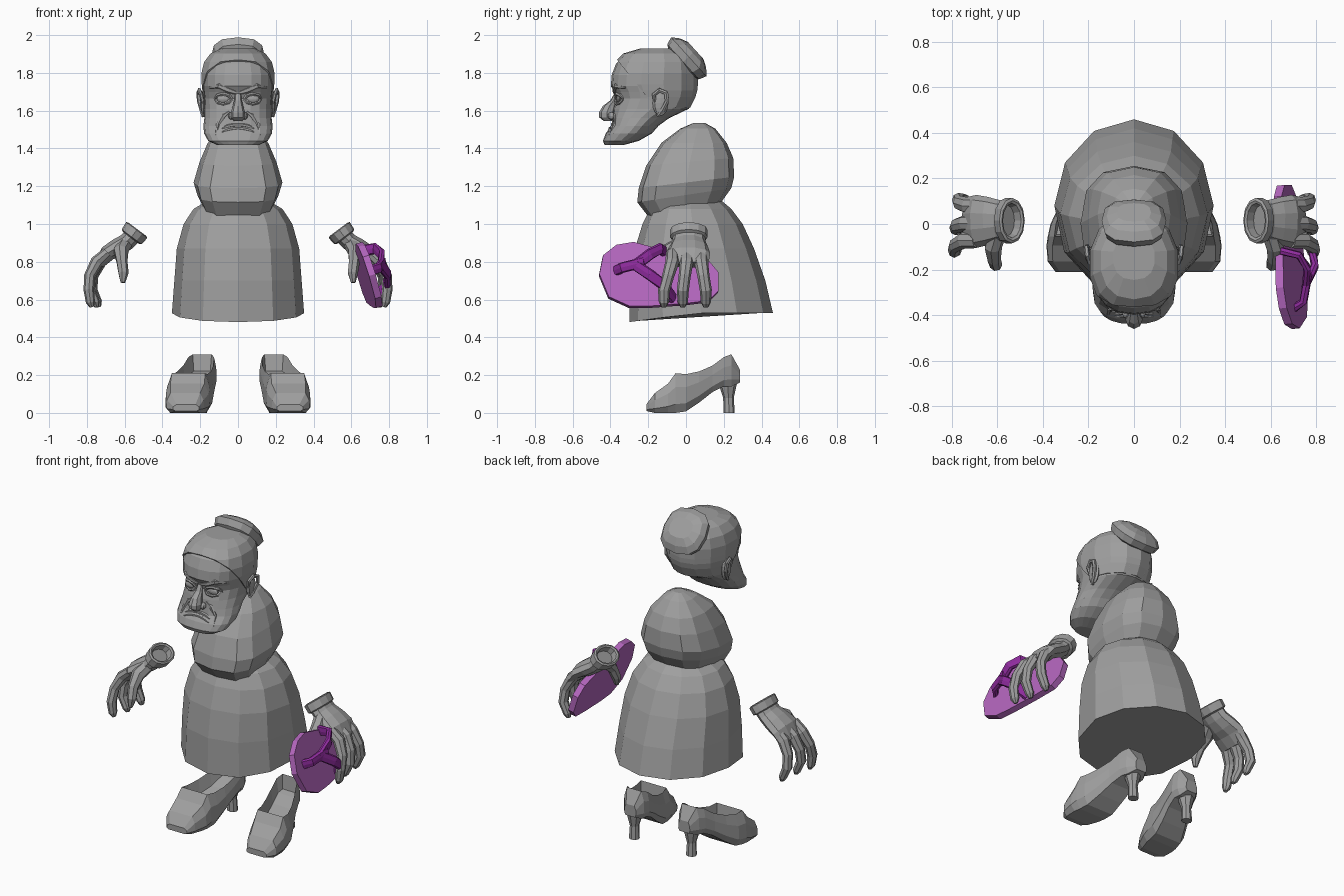
import bpy, bmesh, math
from mathutils import Vector as V


def material(name, rgb):
    m = bpy.data.materials.new(name)
    m.diffuse_color = (*rgb, 1)
    return m


GREY = material("clay grey", (.345, .345, .345))
PURPLE = material("light purple", (.46, .135, .52))
DARK = material("deep purple", (.27, .024, .335))


def finish(name, bm, mat=GREY):
    bmesh.ops.recalc_face_normals(bm, faces=bm.faces)
    me = bpy.data.meshes.new(name)
    bm.to_mesh(me)
    bm.free()
    me.materials.append(mat)
    ob = bpy.data.objects.new(name, me)
    bpy.context.collection.objects.link(ob)
    return ob


def loft(bm, rings):
    """Skin closed rings and cap both ends; returns the side faces per step."""
    vs = [[bm.verts.new(p) for p in r] for r in rings]
    n = len(vs[0])
    steps = [[bm.faces.new((a[i], a[(i + 1) % n], b[(i + 1) % n], b[i])) for i in range(n)]
             for a, b in zip(vs, vs[1:])]
    bm.faces.new(vs[0])
    bm.faces.new(vs[-1])
    return steps


def spow(v, e):
    return math.copysign(abs(v) ** e, v)


def oval(n, zf, zb, yf, yb, hw, p=2.0, pb=2.0):
    """Horizontal oval with front and back squareness p, pb, tilted from zf to zb."""
    pts = []
    for i in range(n):
        a = math.pi / 2 + 2 * math.pi * i / n
        c, s = math.cos(a), math.sin(a)
        e = 2 / p if s < 0 else 2 / pb
        t = .5 + .5 * spow(s, e)
        pts.append(V((hw * spow(c, e), yf + (yb - yf) * t, zf + (zb - zf) * t)))
    return pts


def tube(bm, pts, ra, rb, n=6, ref=(0, 1, 0), tan=None, e=1):
    """Oval tube along pts: ra along ref, rb across it; e < 1 squares it."""
    pts = [V(p) for p in pts]
    k = len(pts)
    ra = ra if isinstance(ra, (list, tuple)) else [ra] * k
    rb = rb if isinstance(rb, (list, tuple)) else [rb] * k
    rings = []
    for i, p in enumerate(pts):
        t = V(tan) if tan else pts[min(i + 1, k - 1)] - pts[max(i - 1, 0)]
        t.normalize()
        side = V(ref) - t * t.dot(V(ref))
        side.normalize()
        nrm = t.cross(side)
        rings.append([p + side * ra[i] * spow(math.cos(2 * math.pi * j / n), e)
                      + nrm * rb[i] * spow(math.sin(2 * math.pi * j / n), e) for j in range(n)])
    loft(bm, rings)


def blob(bm, c, size, u=10, v=8):
    r = bmesh.ops.create_uvsphere(bm, u_segments=u, v_segments=v, radius=1)
    for w in r["verts"]:
        w.co = V((w.co[i] * size[i] + c[i] for i in range(3)))


# skirt, with a hem that dips at the front
bm = bmesh.new()
rings = [oval(12, *r, 2.2) for r in (
    (.525, .53, -.30, .46, .35), (.70, .70, -.295, .42, .337), (.87, .87, -.27, .36, .324),
    (1.0, 1.0, -.23, .30, .288), (1.08, 1.08, -.19, .24, .235), (1.13, 1.13, -.14, .18, .15))]
for p in rings[0]:
    p.z -= max(0, .04 - p.y) * .13
loft(bm, rings)
finish("skirt", bm)

# torso
bm = bmesh.new()
loft(bm, [oval(12, *r, 3.0, 2.5) for r in (
    (1.04, 1.12, -.20, .19, .18), (1.115, 1.19, -.258, .24, .215), (1.19, 1.25, -.25, .255, .235),
    (1.31, 1.35, -.21, .25, .203), (1.43, 1.43, -.13, .215, .16), (1.505, 1.505, -.03, .155, .09),
    (1.535, 1.535, .04, .10, .03))])
finish("torso", bm)

# head: z, front y, back y, half width
HEAD = ((1.418, -.43, -.33, .11), (1.44, -.44, -.25, .158), (1.48, -.425, -.18, .18),
        (1.52, -.395, -.145, .183), (1.56, -.39, -.09, .178), (1.61, -.385, .015, .177),
        (1.665, -.368, .042, .18), (1.70, -.38, .052, .185), (1.73, -.398, .055, .188),
        (1.79, -.393, .055, .19), (1.85, -.37, .045, .175), (1.895, -.325, .01, .14),
        (1.92, -.24, -.05, .085))
FP = 2.4
bm = bmesh.new()
loft(bm, [oval(20, z, z, f, b, w, FP) for z, f, b, w in HEAD])
finish("head", bm)


def face(x, z, out=0.0):
    """Point on the front of the head."""
    for a, b in zip(HEAD, HEAD[1:]):
        if a[0] <= z <= b[0]:
            k = (z - a[0]) / (b[0] - a[0])
            f, bk, w = (a[i] + (b[i] - a[i]) * k for i in (1, 2, 3))
    d = max(0, 1 - (abs(x) / w) ** FP) ** (1 / FP)
    return V((x, (f + bk) / 2 - (bk - f) / 2 * d - out, z))


# hair shell, cut along a sloping hairline
bm = bmesh.new()
loft(bm, [oval(14, z + .008, z + .008, f - .006, b + .008, w + .008, FP) for z, f, b, w in HEAD[5:]])
bmesh.ops.bisect_plane(bm, geom=bm.verts[:] + bm.edges[:] + bm.faces[:], plane_co=(0, -.365, 1.87),
                       plane_no=(0, .25, .2), clear_inner=True)
bmesh.ops.holes_fill(bm, edges=bm.edges[:])
finish("hair", bm)

# hair bun, leaning backwards
bm = bmesh.new()
ax = V((0, .74, .67))
base = V((0, -.03, 1.845))
tube(bm, [base + ax * d for d in (0, .02, .06, .09, .11)], [.10, .13, .142, .12, .075],
     [.09, .125, .139, .105, .06], 12, (1, 0, 0), ax, .75)
finish("hair_bun", bm)

# nose
bm = bmesh.new()
tube(bm, [(0, -.372, 1.69), (0, -.382, 1.655), (0, -.405, 1.625), (0, -.419, 1.59),
          (0, -.418, 1.565), (0, -.41, 1.545)], [.016, .02, .028, .038, .036, .022],
     [.008, .018, .035, .042, .042, .025], 8, (1, 0, 0), (0, 0, 1))
for s in (-1, 1):
    blob(bm, (.034 * s, -.392, 1.572), (.018, .024, .02), 8, 6)
finish("nose", bm)

# mouth and cheek folds
bm = bmesh.new()
for z, r in ((1.525, .010), (1.507, .009)):
    tube(bm, [face(x, z - 2.6 * x * x, -.004) for x in (-.085, -.055, -.025, 0, .025, .055, .085)],
         [.004, r, r, r, r, r, .004], .009, 6, (0, 0, 1))
for s in (-1, 1):
    tube(bm, [face(s * x, z, -.005) for x, z in ((.045, 1.595), (.075, 1.57), (.105, 1.525), (.115, 1.47))],
         [.006, .014, .014, .005], [.006, .009, .009, .005], 6, (0, 0, 1))
finish("lips_and_folds", bm)

# eyes, lids and brows
for s, side in ((-1, "right"), (1, "left")):
    bm = bmesh.new()
    blob(bm, face(.078 * s, 1.662), (.036, .014, .021), 10, 8)
    finish(side + "_eye", bm)
    bm = bmesh.new()
    for up, r in ((1, .010), (-1, .008)):
        tube(bm, [face(s * (.078 + .044 * math.cos(a)), 1.662 + up * .027 * math.sin(a), .002)
                  for a in (0, .8, 1.57, 2.35, 3.14)], [.004, r, r, r, .004], r, 6, (0, 1, 0))
    finish(side + "_eyelids", bm)
    bm = bmesh.new()
    tube(bm, [face(s * x, z, -.004) for x, z in ((.012, 1.695), (.05, 1.708), (.10, 1.73), (.15, 1.722))],
         [.012, .017, .015, .006], [.010, .013, .011, .006], 6, (0, 0, 1))
    finish(side + "_brow", bm)
    # ear with raised rim
    bm = bmesh.new()
    blob(bm, (.182 * s, -.135, 1.64), (.018, .042, .068), 8, 8)
    rim = [(.184, -.165, 1.64), (.195, -.17, 1.685), (.205, -.14, 1.708), (.21, -.105, 1.693),
           (.206, -.10, 1.65), (.192, -.125, 1.60), (.182, -.15, 1.57)]
    tube(bm, [(x * s, y, z) for x, y, z in rim], .011, [.008, .012, .013, .014, .013, .013, .008],
         6, (1, 0, 0))
    finish(side + "_ear", bm)

# hands: cuff, palm, three fingers and thumb
for s, side in ((-1, "right"), (1, "left")):
    def P(*pts):
        return [(x * s, y, z) for x, y, z in pts]
    bm = bmesh.new()
    tube(bm, P((.575, .015, .915), (.536, .015, .968), (.533, .015, .972), (.536, .015, .968),
               (.563, .015, .932), (.567, .015, .926)),
         [.06, .076, .088, .10, .10, .085], [.038, .05, .06, .07, .066, .05], 12,
         (0, 1, 0), (.6 * s, 0, -.8))
    finish(side + "_cuff", bm)
    bm = bmesh.new()
    tube(bm, P((.556, .015, .94), (.59, .015, .905), (.64, .014, .875), (.69, .012, .845), (.735, .01, .785)),
         [.085, .09, .105, .116, .108], [.05, .048, .05, .045, .026], 10)
    for y0, y1, dx, curl in ((-.072, -.117, .003, 0), (.003, -.017, -.003, .02), (.08, .105, -.015, .02)):
        ym = (y0 + y1) / 2
        tube(bm, P((.69 + dx / 2, y0, .85), (.745 + dx, y0, .80), (.783 + dx, ym, .725),
                   (.787 + dx, y1, .65), (.778 + dx - curl, y1, .585), (.77 + dx - curl, y1, .56)),
             [.034, .037, .032, .032, .027, .013], [.028, .034, .029, .028, .024, .011], 8)
    tube(bm, P((.60, -.04, .89), (.62, -.10, .855), (.615, -.155, .80), (.607, -.18, .74), (.61, -.188, .69)),
         [.04, .04, .03, .028, .013], [.038, .04, .032, .028, .013], 7, (1, 0, 0))
    finish(side + "_hand", bm)


# flip-flop held in the left hand
def on_sole(y, z, up):
    return V((.69 + .31 * (.73 - z) - .1 * (y + .25), y, z)) + V((1, .1, .31)).normalized() * up


outline = ((-.46, .73), (-.44, .83), (-.37, .885), (-.28, .90), (-.15, .865), (0, .835), (.12, .80), (.17, .74),
           (.17, .64), (.12, .59), (0, .575), (-.2, .56), (-.3, .56), (-.41, .61))
bm = bmesh.new()
loft(bm, [[on_sole(y, z, u) for y, z in outline] for u in (-.018, .018)])
finish("sandal_sole", bm, PURPLE)
bm = bmesh.new()
tube(bm, [on_sole(*p) for p in ((-.37, .75, .01), (-.345, .752, .055), (-.23, .77, .095))],
     .028, .018, 8, (0, 0, 1), None, .6)
for path in (((-.28, .755, .075), (-.2, .81, .105), (-.145, .845, .085), (-.12, .853, .01)),
             ((-.28, .765, .075), (-.2, .70, .105), (-.12, .645, .085), (-.07, .60, .01))):
    tube(bm, [on_sole(*p) for p in path], .03, .017, 8, (0, 0, 1), None, .6)
finish("sandal_strap", bm, DARK)

# shoes: y, centre x, bottom z, top z, half width, top half width
SHOE = ((-.21, .275, .01, .045, .07, .05), (-.165, .279, 0, .105, .10, .078),
        (-.095, .268, 0, .155, .117, .09), (-.055, .262, 0, .21, .117, .088),
        (0, .252, .008, .205, .115, .091), (.07, .232, .055, .22, .102, .088),
        (.14, .21, .11, .25, .09, .08), (.20, .195, .14, .295, .082, .068),
        (.24, .19, .14, .31, .07, .05), (.285, .186, .16, .23, .04, .028))
for s, side in ((-1, "right"), (1, "left")):
    bm = bmesh.new()
    rings = []
    for y, cx, b, t, w, tw in SHOE:
        half = [(.78 * w, b), (w, b + .22 * (t - b)), (.97 * w, b + .65 * (t - b)), (tw, t)]
        half += [(-x, z) for x, z in reversed(half)]
        rings.append([V((s * (cx + x), y, z)) for x, z in half])
    steps = loft(bm, rings)
    # sunken foot opening
    opening = [st[3] for st in steps[3:8]]
    bmesh.ops.recalc_face_normals(bm, faces=bm.faces)
    bmesh.ops.inset_region(bm, faces=opening, thickness=.012)
    bmesh.ops.translate(bm, verts=list({v for f in opening for v in f.verts}), vec=(0, 0, -.085))
    finish(side + "_shoe", bm)
    bm = bmesh.new()
    tube(bm, [(s * .197, .228, 0), (s * .197, .225, .08), (s * .197, .222, .13), (s * .197, .22, .18)],
         [.032, .027, .042, .055], [.03, .028, .042, .055], 8, (1, 0, 0), (0, 0, 1))
    finish(side + "_heel", bm)
